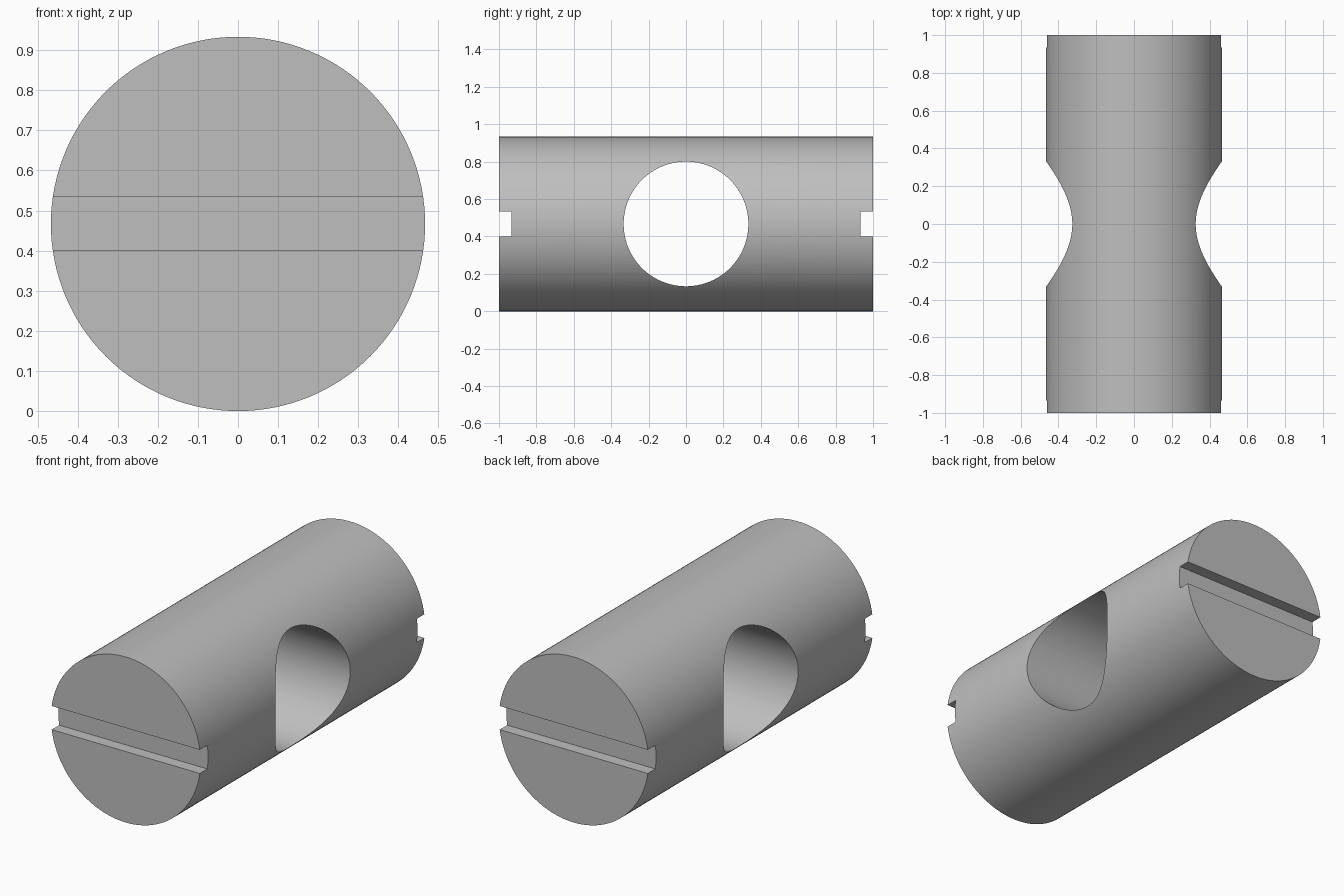
import bpy
import math

if "Cube" in bpy.data.objects:
    bpy.data.objects.remove(bpy.data.objects["Cube"])

R = 0.4667          # barrel radius
HOLE_R = 0.3333     # cross hole radius
SLOT_W = 0.1333     # slot width
SLOT_D = 0.0667     # slot depth

steel = bpy.data.materials.new("grey steel")
steel.diffuse_color = (0.52, 0.52, 0.52, 1)
steel.use_nodes = True
steel.node_tree.nodes["Principled BSDF"].inputs["Base Color"].default_value = steel.diffuse_color


def cylinder(name, radius, depth, rotation):
    bpy.ops.mesh.primitive_cylinder_add(vertices=128, radius=radius, depth=depth,
                                        location=(0, 0, R), rotation=rotation)
    obj = bpy.context.object
    obj.name = name
    obj.data.materials.append(steel)
    return obj


def cut(target, cutter):
    mod = target.modifiers.new(cutter.name, 'BOOLEAN')
    mod.operation = 'DIFFERENCE'
    mod.solver = 'EXACT'
    mod.object = cutter
    bpy.context.view_layer.objects.active = target
    bpy.ops.object.modifier_apply(modifier=mod.name)
    bpy.data.objects.remove(cutter)


# Barrel lying along y
barrel = cylinder("barrel_nut", R, 2.0, (math.pi / 2, 0, 0))

# Round hole through the side
cut(barrel, cylinder("cross_hole", HOLE_R, 1.4, (0, math.pi / 2, 0)))

# Screwdriver slot in each end
for side in (-1, 1):
    bpy.ops.mesh.primitive_cube_add(size=1, location=(0, side, R))
    slot = bpy.context.object
    slot.name = "end_slot"
    slot.scale = (1.4, 2 * SLOT_D, SLOT_W)
    slot.data.materials.append(steel)
    cut(barrel, slot)

# Smooth curved walls, crisp edges
bpy.ops.object.select_all(action='DESELECT')
barrel.select_set(True)
bpy.context.view_layer.objects.active = barrel
bpy.ops.object.shade_smooth_by_angle(angle=math.radians(30))
